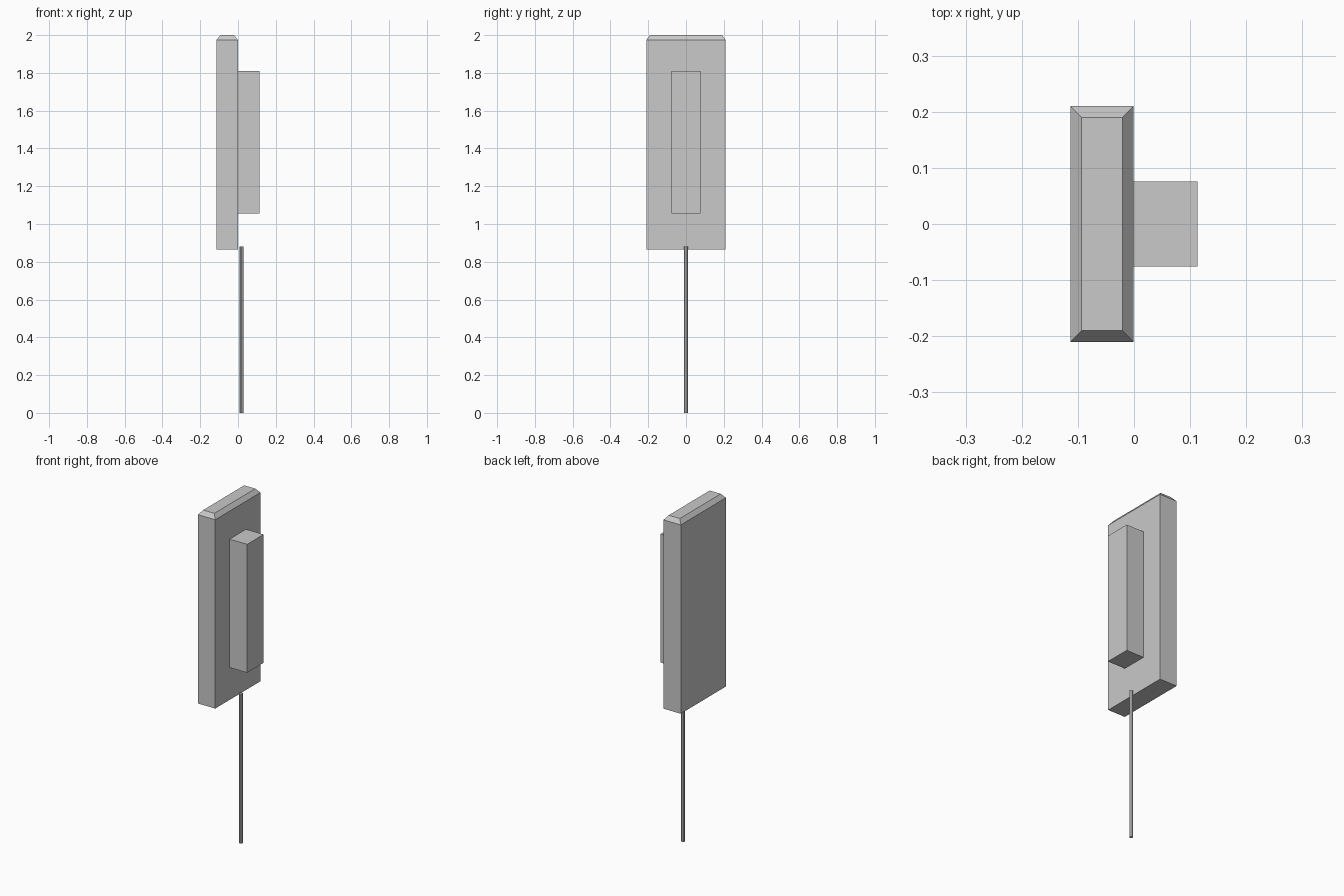
import bpy
import bmesh
from mathutils import Matrix, Vector

cube = bpy.data.objects.get("Cube")
if cube:
    bpy.data.objects.remove(cube, do_unlink=True)

# Single plain grey
grey = bpy.data.materials.new("plain_grey")
grey.use_nodes = True
colour = (0.588, 0.588, 0.588, 1)
grey.diffuse_color = colour
grey.node_tree.nodes["Principled BSDF"].inputs["Base Color"].default_value = colour


def add_object(name, bm):
    bm.normal_update()
    mesh = bpy.data.meshes.new(name)
    bm.to_mesh(mesh)
    bm.free()
    mesh.materials.append(grey)
    obj = bpy.data.objects.new(name, mesh)
    bpy.context.collection.objects.link(obj)
    return obj


def box(low, high):
    low, high = Vector(low), Vector(high)
    bm = bmesh.new()
    place = Matrix.Translation((low + high) / 2) @ Matrix.Diagonal((*(high - low), 1))
    bmesh.ops.create_cube(bm, size=1, matrix=place)
    bm.normal_update()
    return bm


# Flat panel with a chamfered top
panel = box((-0.113, -0.21, 0.865), (-0.001, 0.21, 1.975))
top = max(panel.faces, key=lambda f: f.calc_center_median().z)
bmesh.ops.inset_region(panel, faces=[top], thickness=0.028)
bmesh.ops.translate(panel, verts=top.verts, vec=(0, 0, 0.025))
add_object("panel", panel)

# Block mounted on the panel's side
add_object("side_block", box((-0.001, -0.076, 1.055), (0.113, 0.076, 1.81)))

# Thin rod below
rod = bmesh.new()
bmesh.ops.create_cone(rod, cap_ends=True, segments=8, radius1=0.01, radius2=0.01,
                      depth=0.88, matrix=Matrix.Translation((0.019, 0, 0.44)))
add_object("rod", rod)
